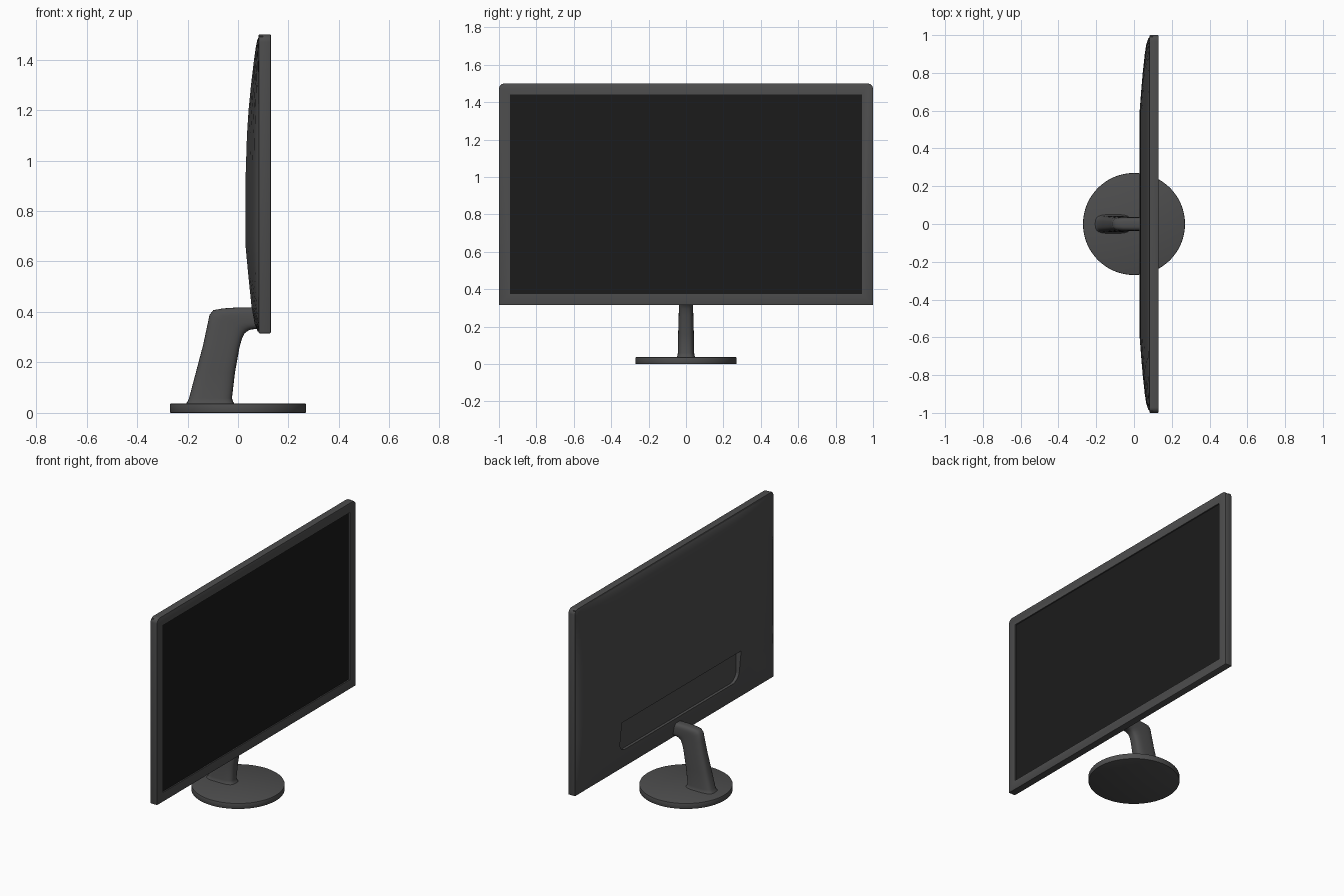
import bpy, bmesh, math
from mathutils import Vector

if "Cube" in bpy.data.objects:
    bpy.data.objects.remove(bpy.data.objects["Cube"])


def material(name, grey):
    m = bpy.data.materials.new(name)
    m.diffuse_color = (grey, grey, grey * 1.01, 1)
    m.use_nodes = True
    m.node_tree.nodes["Principled BSDF"].inputs["Base Color"].default_value = m.diffuse_color
    return m


BODY = material("dark_grey_plastic", 0.075)
BLACK = material("black_glass", 0.011)


def to_object(bm, name, mat=BODY):
    bmesh.ops.recalc_face_normals(bm, faces=bm.faces)
    me = bpy.data.meshes.new(name)
    bm.to_mesh(me)
    bm.free()
    ob = bpy.data.objects.new(name, me)
    bpy.context.collection.objects.link(ob)
    me.materials.append(mat)
    return ob


def activate(ob):
    bpy.ops.object.select_all(action='DESELECT')
    ob.select_set(True)
    bpy.context.view_layer.objects.active = ob


def smooth(ob, angle=30):
    activate(ob)
    bpy.ops.object.shade_smooth_by_angle(angle=math.radians(angle))


def bevel(ob, width, segments=2):
    activate(ob)
    m = ob.modifiers.new("bevel", 'BEVEL')
    m.width, m.segments = width, segments
    m.limit_method, m.angle_limit = 'ANGLE', math.radians(40)
    bpy.ops.object.modifier_apply(modifier=m.name)


def cut(ob, cutter):
    activate(ob)
    m = ob.modifiers.new("cut", 'BOOLEAN')
    m.operation, m.object, m.solver = 'DIFFERENCE', cutter, 'EXACT'
    bpy.ops.object.modifier_apply(modifier=m.name)
    bpy.data.objects.remove(cutter)


def slab(name, x0, x1, half_y, z0, z1, mat=BODY, r_top=0, r_bottom=0):
    """Upright box; the corners of its y-z outline can be rounded."""
    bm = bmesh.new()
    pts = []
    for sy, top, start in ((1, 1, 0), (-1, 1, 90), (-1, 0, 180), (1, 0, 270)):
        r = r_top if top else r_bottom
        cy, cz = sy * (half_y - r), (z1 - r) if top else (z0 + r)
        n = 8 if r else 0
        for i in range(n + 1):
            a = math.radians(start + 90 * i / max(n, 1))
            pts.append((x0, cy + r * math.cos(a), cz + r * math.sin(a)))
    face = bm.faces.new([bm.verts.new(p) for p in pts])
    ext = bmesh.ops.extrude_face_region(bm, geom=[face])['geom']
    bmesh.ops.translate(bm, vec=(x1 - x0, 0, 0),
                        verts=[v for v in ext if isinstance(v, bmesh.types.BMVert)])
    return to_object(bm, name, mat)


# Bezel frame with a shallow screen opening
bezel = slab("bezel", 0.082, 0.13, 1.0, 0.315, 1.5, r_top=0.03)
bevel(bezel, 0.004)
cut(bezel, slab("opening_cutter", 0.12, 0.2, 0.94, 0.375, 1.44))
smooth(bezel)

# Screen
slab("screen", 0.11, 0.122, 0.94, 0.375, 1.44, BLACK)

# Bulging back shell: depth is the product of a height and a width profile
height = [(0.322, 0.1), (0.35, 0.32), (0.42, 0.56), (0.54, 0.79), (0.66, 1),
          (0.8, 1), (0.95, 0.99), (1.1, 0.9), (1.2, 0.78), (1.3, 0.6),
          (1.4, 0.38), (1.45, 0.25), (1.48, 0.13), (1.493, 0)]
half = [(0.3, 1), (0.6, 1), (0.7, 0.86), (0.8, 0.7), (0.9, 0.5),
        (0.95, 0.36), (0.98, 0.18), (0.993, 0)]
width = [(-y, d) for y, d in reversed(half)] + [(0, 1)] + half
bm = bmesh.new()
grid = [[bm.verts.new((0.084 - 0.054 * dz * dy, y, z)) for y, dy in width]
        for z, dz in height]
for a, b in zip(grid, grid[1:]):
    for i in range(len(a) - 1):
        bm.faces.new((a[i], a[i + 1], b[i + 1], b[i]))
rim = [e for e in bm.edges if e.is_boundary]
ext = bmesh.ops.extrude_edge_only(bm, edges=rim)['geom']
for v in ext:
    if isinstance(v, bmesh.types.BMVert):
        v.co.x = 0.1
bmesh.ops.holes_fill(bm, edges=[e for e in bm.edges if e.is_boundary], sides=0)
shell = to_object(bm, "back_shell")

# Connector pocket in the back
cut(shell, slab("pocket_cutter", -0.1, 0.068, 0.6, 0.45, 0.645, r_bottom=0.06))
smooth(shell)

# Round base
bm = bmesh.new()
bmesh.ops.create_cone(bm, cap_ends=True, segments=64, radius1=0.27, radius2=0.27, depth=0.037)
bmesh.ops.translate(bm, vec=(0, 0, 0.0185), verts=bm.verts)
base = to_object(bm, "base")
bevel(base, 0.004)
smooth(base)

# Bent neck: rounded sections lofted between an outer and an inner (x, z) edge
sections = [(-0.208, 0.034, -0.012, 0.034, 0.052), (-0.201, 0.043, -0.019, 0.043, 0.047),
            (-0.194, 0.058, -0.024, 0.058, 0.044), (-0.167, 0.16, -0.012, 0.16, 0.042),
            (-0.138, 0.27, 0.006, 0.26, 0.039), (-0.122, 0.345, 0.016, 0.295, 0.037),
            (-0.113, 0.388, 0.026, 0.315, 0.036), (-0.098, 0.407, 0.04, 0.326, 0.036),
            (-0.06, 0.414, 0.055, 0.331, 0.036), (0.0, 0.418, 0.07, 0.332, 0.036),
            (0.09, 0.418, 0.09, 0.333, 0.036)]
N = 32
bm = bmesh.new()
rings = []
for xo, zo, xi, zi, w in sections:
    o, i = Vector((xo, 0, zo)), Vector((xi, 0, zi))
    ring = []
    for k in range(N):
        a = 2 * math.pi * k / N
        c, s = (math.copysign(abs(f(a)) ** 0.6, f(a)) for f in (math.cos, math.sin))
        ring.append(bm.verts.new((o + i) / 2 + (o - i) / 2 * c + Vector((0, w * s, 0))))
    rings.append(ring)
for a, b in zip(rings, rings[1:]):
    for k in range(N):
        bm.faces.new((a[k], a[(k + 1) % N], b[(k + 1) % N], b[k]))
bm.faces.new(rings[0])
bm.faces.new(rings[-1])
smooth(to_object(bm, "neck"), 50)
